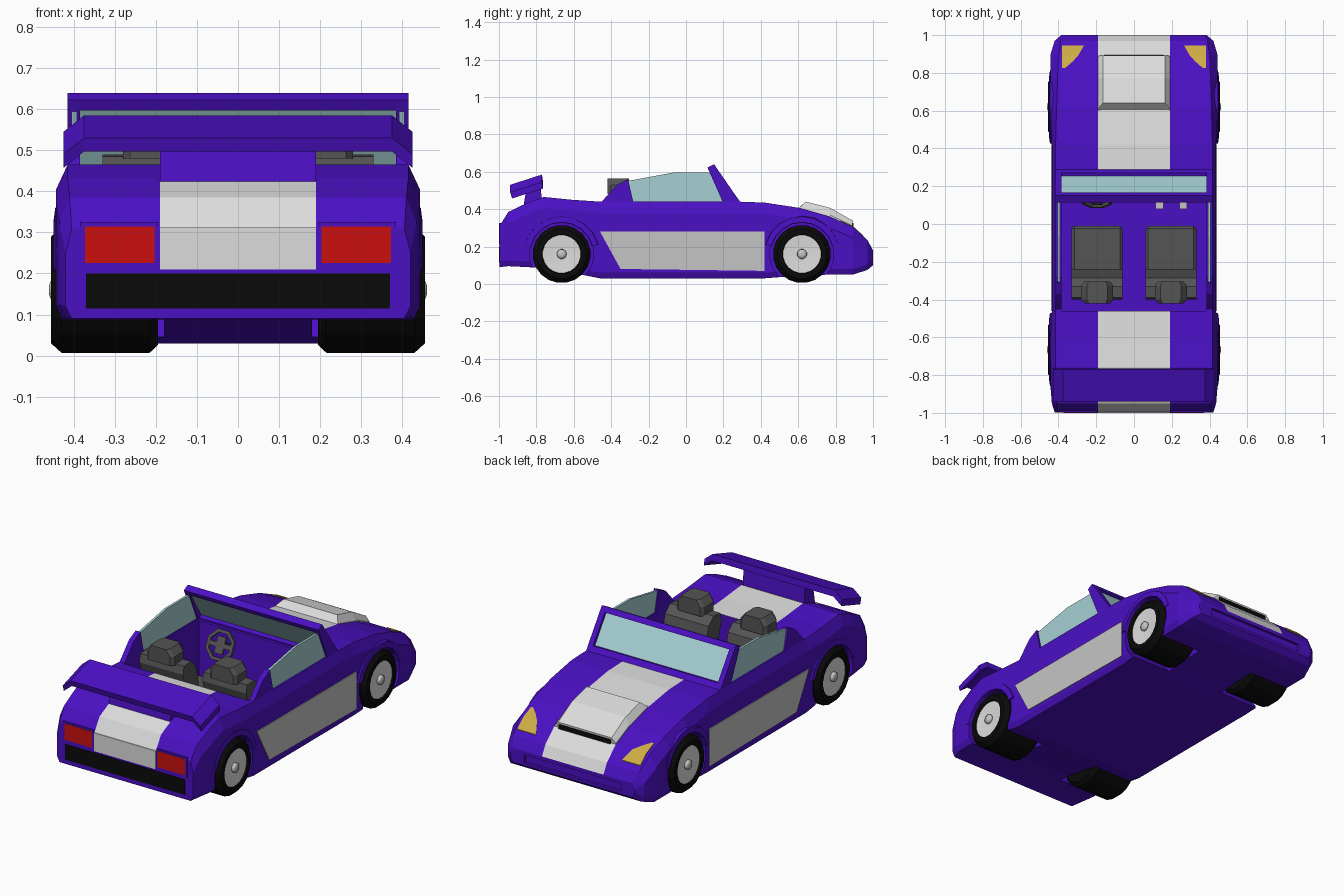
import bpy, bmesh, math
from mathutils import Matrix, Vector

cube = bpy.data.objects.get("Cube")
if cube:
    bpy.data.objects.remove(cube)


def material(name, r, g, b):
    m = bpy.data.materials.new(name)
    m.use_nodes = True
    m.diffuse_color = (r, g, b, 1)
    bsdf = m.node_tree.nodes["Principled BSDF"]
    bsdf.inputs["Base Color"].default_value = (r, g, b, 1)
    bsdf.inputs["Roughness"].default_value = 0.6
    return m


PURPLE = material("purple paint", .07, .005, .55)
WHITE = material("white paint", .72, .72, .72)
SILVER = material("silver panel", .56, .56, .56)
GLASS = material("pale glass", .38, .63, .65)
RED = material("red lamp", .6, .005, .005)
GOLD = material("gold lamp", .62, .42, .06)
GREY = material("dark grey seat", .09, .09, .09)
BLACK = material("black rubber", .003, .003, .003)


def finish(name, bm, *mats):
    bmesh.ops.recalc_face_normals(bm, faces=bm.faces)
    mesh = bpy.data.meshes.new(name)
    bm.to_mesh(mesh)
    bm.free()
    for m in mats:
        mesh.materials.append(m)
    ob = bpy.data.objects.new(name, mesh)
    bpy.context.collection.objects.link(ob)
    return ob


def loft(name, rings, *mats, closed=False):
    """Skin a row of equal rings; cap the ends unless closed into a loop."""
    bm = bmesh.new()
    rows = [[bm.verts.new(p) for p in ring] for ring in rings]
    n = len(rows[0])
    pairs = list(zip(rows, rows[1:])) + ([(rows[-1], rows[0])] if closed else [])
    for a, b in pairs:
        for i in range(n):
            j = (i + 1) % n
            bm.faces.new((a[i], a[j], b[j], b[i]))
    if not closed:
        bm.faces.new(rows[0])
        bm.faces.new(rows[-1])
    return finish(name, bm, *mats)


def prism(name, profile, x0, x1, mat):
    """Extrude a side profile of (y, z) points across x."""
    return loft(name, [[(x, y, z) for y, z in profile] for x in (x0, x1)], mat)


def box(name, x0, x1, y0, y1, z0, z1, mat, bevel=0):
    bm = bmesh.new()
    size = Matrix.Diagonal((x1 - x0, y1 - y0, z1 - z0, 1))
    mid = Matrix.Translation(((x0 + x1) / 2, (y0 + y1) / 2, (z0 + z1) / 2))
    bmesh.ops.create_cube(bm, size=1, matrix=mid @ size)
    if bevel:
        bmesh.ops.bevel(bm, geom=bm.edges[:], offset=bevel, segments=1, affect='EDGES')
    return finish(name, bm, mat)


def lathe(name, profile, side, y, z, mat, steps=20):
    """Spin (x, radius) points about a wheel axle."""
    turns = [2 * math.pi * (k + .5) / steps for k in range(steps)]
    rings = [[(side * x, y + r * math.cos(a), z + r * math.sin(a)) for a in turns]
             for x, r in profile]
    return loft(name, rings, mat)


def cut(target, cutter):
    cutter.hide_render = True
    mod = target.modifiers.new("cut", 'BOOLEAN')
    mod.operation, mod.solver, mod.object = 'DIFFERENCE', 'EXACT', cutter
    bpy.context.view_layer.objects.active = target
    bpy.ops.object.modifier_apply(modifier=mod.name)
    bpy.data.objects.remove(cutter)


STRIPE = .19
WHEEL_Z = .16
AXLES = {"rear": -.665, "front": .62}

# Body sections from tail to nose: y, bottom, top, half width, top half width
SECTIONS = [
    (-.997, .09, .31, .42, .405), (-.95, .095, .385, .435, .41),
    (-.85, .09, .433, .443, .415), (-.76, .085, .465, .443, .415),
    (-.61, .06, .45, .443, .415), (-.46, .03, .44, .435, .415),
    (.28, .03, .44, .435, .415), (.42, .03, .435, .435, .415),
    (.61, .045, .406, .443, .41), (.77, .05, .36, .443, .405),
    (.893, .05, .305, .443, .40), (.97, .075, .235, .42, .388),
    (1.0, .10, .18, .385, .37)]


def hood_z(y):
    for a, b in zip(SECTIONS, SECTIONS[1:]):
        if a[0] <= y <= b[0]:
            return a[2] + (b[2] - a[2]) * (y - a[0]) / (b[0] - a[0])


rings = []
for y, low, top, w, wt in SECTIONS:
    shoulder = top - min(.06, (top - low) * .35)
    half = [(STRIPE, low), (w - .015, low), (w, low + .03), (w, shoulder),
            (wt, top), (STRIPE, top)]
    rings.append([(x, y, z) for x, z in half] + [(-x, y, z) for x, z in reversed(half)])
body = loft("body", rings, PURPLE, WHITE)

# Centre stripe on deck and hood
for f in body.data.polygons:
    c = f.center
    if abs(c.x) < STRIPE - .01 and f.normal.z > .2 and (c.y < -.46 or c.y > .28):
        f.material_index = 1

# Cockpit, wheel wells and nose intake
cut(body, box("cockpit_cutter", -.385, .385, -.46, .205, .1, .8, PURPLE))
cut(body, box("intake_cutter", -.3, .3, .985, 1.1, .115, .16, PURPLE))
for y in AXLES.values():
    for s in (1, -1):
        cut(body, lathe("well_cutter", [(.18, .172), (.6, .172)], s, y, WHEEL_Z, PURPLE))

# Wheels and arches
for end, y in AXLES.items():
    for s, side in ((1, "left"), (-1, "right")):
        tag = end + "_" + side
        lathe("tyre_" + tag, [(.195, .135), (.215, .155), (.43, .155), (.455, .132),
                              (.455, .105), (.44, .1)], s, y, WHEEL_Z, BLACK)
        lathe("rim_" + tag, [(.43, .103), (.447, .103), (.443, .04)], s, y, WHEEL_Z, WHITE)
        cap = lathe("hub_cap_" + tag, [(.44, .027), (.455, .025), (.46, .012)],
                    s, y, WHEEL_Z, SILVER, 12)
        cap.data.shade_smooth()
        arch = []
        for k in range(9):
            a = math.radians(15 + 150 * k / 8)
            arch.append([(s * x, y + r * math.cos(a), WHEEL_Z + r * math.sin(a))
                         for x, r in ((.425, .168), (.449, .17), (.445, .2), (.425, .205))])
        loft("arch_" + tag, arch, PURPLE)

# Side details, mirrored
for s, side in ((1, "left"), (-1, "right")):
    prism("side_panel_" + side, [(-.46, .28), (.42, .28), (.42, .07), (-.35, .08)],
          s * .433, s * .44, SILVER)
    prism("rear_fin_" + side, [(-.46, .43), (-.37, .53), (-.31, .56), (-.28, .43)],
          s * .385, s * .415, PURPLE)
    prism("side_window_" + side, [(-.29, .44), (-.315, .55), (-.07, .595), (.125, .595),
                                  (.21, .44)], s * .392, s * .405, GLASS)
    prism("windshield_pillar_" + side, [(.2, .43), (.295, .43), (.15, .64), (.115, .622)],
          s * .385, s * .415, PURPLE)
    # Tail lamp in a slim raised frame
    x0, x1 = sorted((s * .195, s * .385))
    box("lamp_frame_" + side, x0, x1, -.9985, -.99, .212, .325, PURPLE)
    x0, x1 = sorted((s * .203, s * .373))
    box("tail_lamp_" + side, x0, x1, -1.0, -.993, .225, .315, RED)
    # Headlamp follows the hood slope
    lamp = []
    for y, inner in ((.825, .365), (.86, .325), (.893, .295), (.945, .265)):
        z = hood_z(y)
        lamp.append([(s * inner, y, z + .004), (s * .38, y, z + .004),
                     (s * .38, y, z - .003), (s * inner, y, z - .003)])
    loft("headlamp_" + side, lamp, GOLD)

# Windshield
prism("windshield_glass", [(.235, .435), (.272, .435), (.153, .61), (.125, .61)],
      -.385, .385, GLASS)
prism("windshield_top_bar", [(.115, .622), (.15, .64), (.168, .614), (.127, .597)],
      -.385, .385, PURPLE)
prism("windshield_base", [(.2, .43), (.295, .43), (.27, .467), (.225, .455)],
      -.385, .385, PURPLE)

# Tail details
box("tail_stripe", -STRIPE, STRIPE, -1.0, -.992, .21, .312, WHITE)
box("tail_grille", -.37, .37, -1.0, -.992, .115, .2, BLACK)

# Spoiler with drooping tips on one wide pylon
blade = [(-.94, .53), (-.77, .585), (-.765, .55), (-.93, .497)]
loft("spoiler", [[(x, y, z - drop) for y, z in blade]
                 for x, drop in ((-.425, .04), (-.375, 0), (.375, 0), (.425, .04))], PURPLE)
prism("spoiler_pylon", [(-.87, .41), (-.85, .53), (-.78, .55), (-.77, .44)],
      -STRIPE, STRIPE, PURPLE)

# Hood scoop
edge = [(.595, .40), (.61, .412), (.77, .368), (.89, .312), (.885, .29)]
crown = [(.60, .40), (.64, .44), (.77, .407), (.893, .338), (.888, .29)]
loft("hood_scoop", [[(x, y, z) for y, z in p] for x, p in
                    ((-.19, edge), (-.165, crown), (.165, crown), (.19, edge))], WHITE)
box("scoop_opening", -.16, .16, .889, .896, .30, .327, BLACK)

# Seats
for x, side in ((.195, "left"), (-.195, "right")):
    box("seat_cushion_" + side, x - .135, x + .135, -.27, -.01, .1, .25, GREY, .015)
    prism("seat_back_" + side, [(-.3, .1), (-.4, .44), (-.39, .485), (-.33, .49),
                                (-.285, .45), (-.235, .22), (-.23, .1)],
          x - .135, x + .135, GREY)
    outline = [(-.085, .48), (-.085, .53), (-.055, .565), (.055, .565), (.085, .53), (.085, .48)]
    loft("headrest_" + side, [[(x + dx * k, y, z) for dx, z in outline]
                              for y, k in ((-.42, .8), (-.40, 1), (-.325, 1), (-.305, .8))], GREY)

# Steering wheel, built flat then tilted toward the driver
tilt = Matrix.Translation((-.195, .125, .37)) @ Matrix.Rotation(math.radians(65), 4, 'X')
rim = []
for k in range(8):
    a = math.pi * (k + .5) / 4
    rim.append([tilt @ Vector((r * math.cos(a), r * math.sin(a), h))
                for r, h in ((.068, -.008), (.086, -.008), (.086, .008), (.068, .008))])
loft("steering_wheel_rim", rim, GREY, closed=True)
for name, w, d in (("steering_spokes", .15, .025), ("steering_hub", .05, .09)):
    box(name, -w / 2, w / 2, -d / 2, d / 2, -.007, .007, GREY).matrix_world = tilt
box("steering_column", -.015, .015, -.015, .015, -.1, 0, GREY).matrix_world = tilt

# Small dash controls
for x in (.135, .26):
    box("dash_control", x - .02, x + .02, .08, .21, .27, .3, SILVER)
